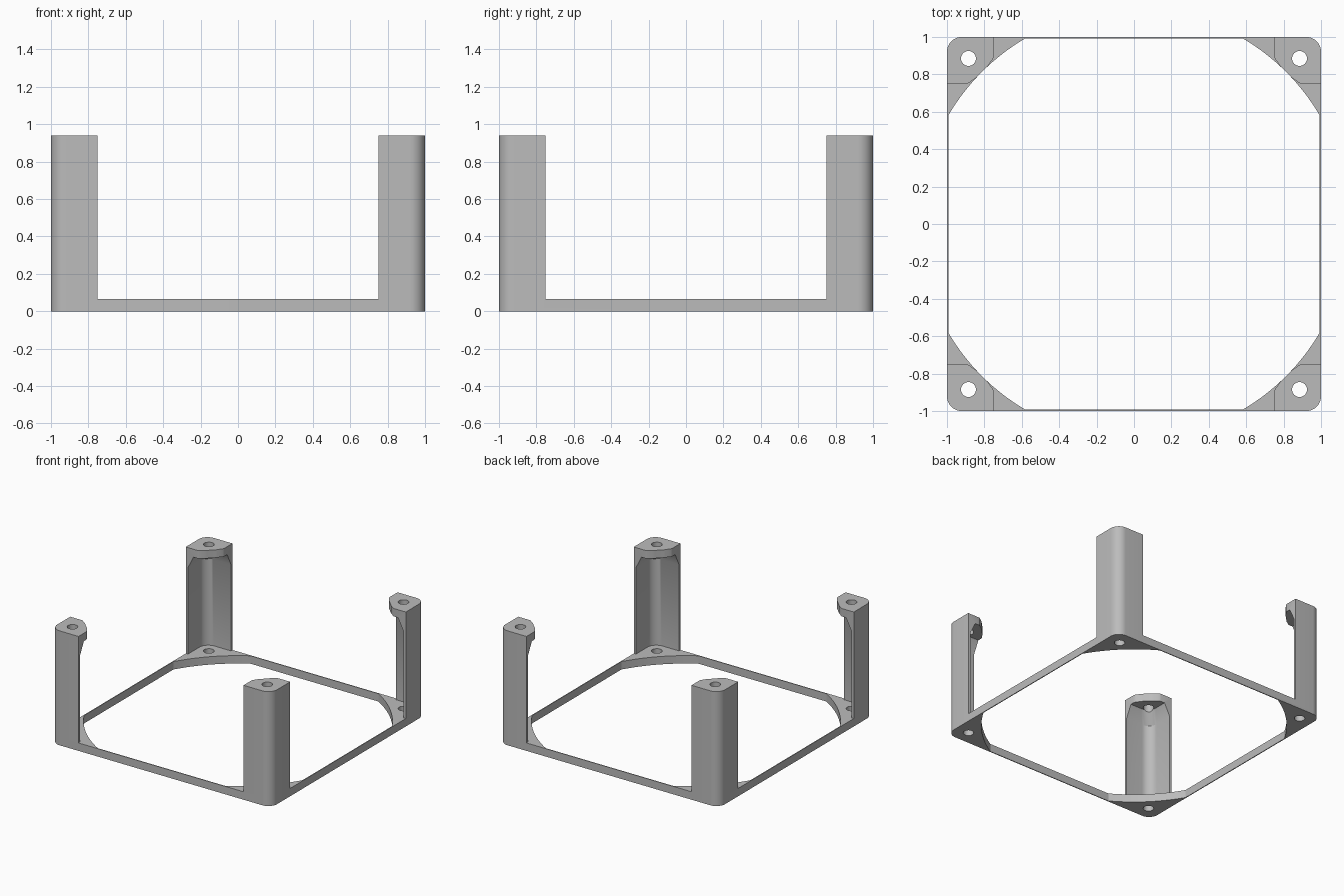
import bpy, bmesh, math
from mathutils import Matrix

if "Cube" in bpy.data.objects:
    bpy.data.objects.remove(bpy.data.objects["Cube"])

R = 1.15          # airflow opening radius
BASE_H = 0.065    # base thickness
TOP = 0.94        # overall height
EDGE = 0.75       # where the corner posts begin
HOLE = 0.885      # screw hole centre


def arc(cx, cy, r, a0, a1, n):
    return [(cx + r * math.cos(math.radians(a0 + (a1 - a0) * i / n)),
             cy + r * math.sin(math.radians(a0 + (a1 - a0) * i / n))) for i in range(n + 1)]


def loft(name, sections):
    """Solid through a list of (outline, z) with equal point counts."""
    bm = bmesh.new()
    rings = [[bm.verts.new((x, y, z)) for x, y in pts] for pts, z in sections]
    n = len(rings[0])
    for a, b in zip(rings, rings[1:]):
        for i in range(n):
            j = (i + 1) % n
            bm.faces.new((a[i], a[j], b[j], b[i]))
    bm.faces.new(rings[0][::-1])
    bm.faces.new(rings[-1])
    bmesh.ops.recalc_face_normals(bm, faces=bm.faces)
    me = bpy.data.meshes.new(name)
    bm.to_mesh(me)
    bm.free()
    ob = bpy.data.objects.new(name, me)
    bpy.context.collection.objects.link(ob)
    return ob


def boolean(ob, tool, op):
    mod = ob.modifiers.new("bool", 'BOOLEAN')
    mod.operation, mod.solver, mod.object = op, 'EXACT', tool
    bpy.context.view_layer.objects.active = ob
    bpy.ops.object.modifier_apply(modifier=mod.name)
    bpy.data.objects.remove(tool, do_unlink=True)


def four(pts):
    """Repeat a corner outline around all four corners."""
    out = []
    for k in range(4):
        c, s = (1, 0, -1, 0)[k], (0, 1, 0, -1)[k]
        out += [(x * c - y * s, x * s + y * c) for x, y in pts]
    return out


# Base frame: rounded square with the clipped circular opening
outer = four(arc(0.92, 0.92, 0.08, 0, 90, 10))
frame = loft("fan_mount_frame", [(outer, 0), (outer, BASE_H)])
a = math.degrees(math.acos(0.993 / R))
inner = four(arc(0, 0, R, a, 90 - a, 16))
boolean(frame, loft("opening_cutter", [(inner, -0.1), (inner, 0.2)]), 'DIFFERENCE')

# Corner post: solid block, clipped by the opening, with softened corners
b = math.degrees(math.acos(EDGE / R))
post_pts = (arc(0.92, 0.92, 0.08, 0, 90, 10)
            + arc(EDGE + 0.015, 1 - 0.015, 0.015, 180, 180, 1)[:1]
            + [(EDGE, 0.895), (EDGE + 0.004, 0.882), (EDGE + 0.016, 0.868)]
            + arc(0, 0, R, b - 2, 92 - b, 8)[::1]
            + [(0.868, EDGE + 0.016), (0.882, EDGE + 0.004), (0.895, EDGE), (1, EDGE)])
post_pts[11] = (EDGE, 1)


def cavity(t):
    return [(0.4, 0.4), (1 - t, 0.4)] + arc(0.92 - t, 0.92 - t, 0.08, 0, 90, 10) + [(0.4, 1 - t)]


for k in range(4):
    post = loft("corner_post", [(post_pts, 0.02), (post_pts, TOP)])
    # Hollow the inside, leaving thin walls and a chamfered top tab
    boolean(post, loft("cavity_cutter", [(cavity(0.02), -0.2), (cavity(0.02), 0.775),
                                         (cavity(0.07), 0.875)]), 'DIFFERENCE')
    post.data.transform(Matrix.Rotation(math.radians(90 * k), 4, 'Z'))
    boolean(frame, post, 'UNION')

# Screw holes through base and top tabs
for sx in (-1, 1):
    for sy in (-1, 1):
        circle = arc(sx * HOLE, sy * HOLE, 0.04, 0, 345, 23)
        boolean(frame, loft("hole_cutter", [(circle, -0.1), (circle, 1.1)]), 'DIFFERENCE')

# Single grey finish
mat = bpy.data.materials.new("plain grey")
mat.diffuse_color = (0.5, 0.5, 0.5, 1)
mat.use_nodes = True
mat.node_tree.nodes["Principled BSDF"].inputs["Base Color"].default_value = mat.diffuse_color
frame.data.materials.clear()
frame.data.materials.append(mat)
for p in frame.data.polygons:
    p.material_index = 0
bpy.ops.object.select_all(action='DESELECT')
frame.select_set(True)
bpy.context.view_layer.objects.active = frame
bpy.ops.object.shade_smooth_by_angle(angle=math.radians(30))
